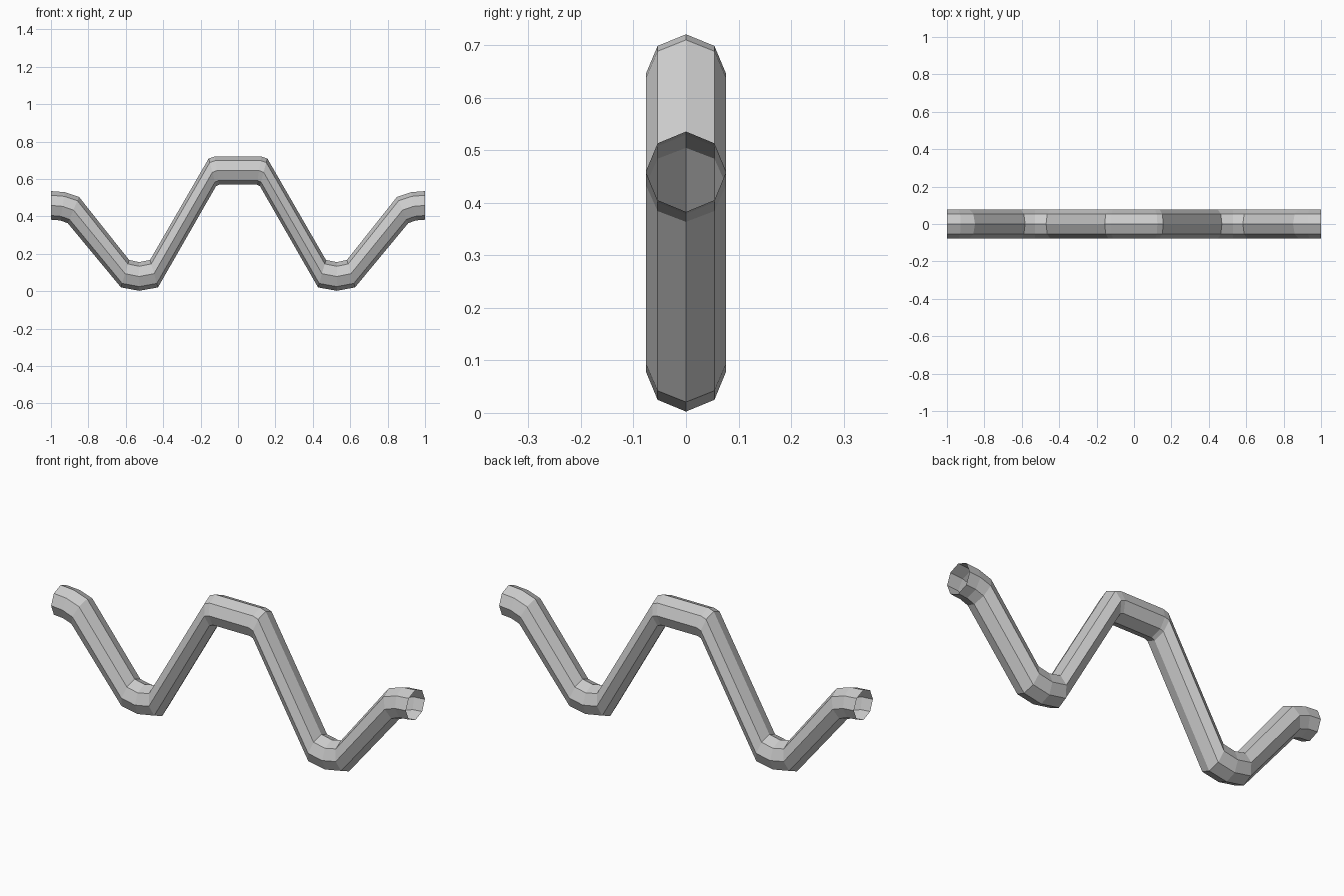
import bpy, bmesh
from math import sin, cos, pi, radians

if "Cube" in bpy.data.objects:
    bpy.data.objects.remove(bpy.data.objects["Cube"])

RADIUS = 0.0765
SIDES = 8

# Left half of the path: centre x, centre z, lean of the ring in degrees
half = [
    (-1.000, 0.459, 0), (-0.938, 0.454, 9), (-0.880, 0.434, 23),
    (-0.604, 0.094, 16.5), (-0.528, 0.079, 0), (-0.449, 0.094, -16),
    (-0.137, 0.636, -15), (-0.113, 0.645, -9),
]
path = half + [(-x, z, -a) for x, z, a in reversed(half)]

# Open eight-sided tube swept along the zigzag path
bm = bmesh.new()
rings = []
for x, z, lean in path:
    a = radians(lean)
    ring = []
    for i in range(SIDES):
        t = 2 * pi * i / SIDES
        up = RADIUS * sin(t)
        ring.append(bm.verts.new((x + up * sin(a), RADIUS * cos(t), z + up * cos(a))))
    rings.append(ring)
for r, s in zip(rings, rings[1:]):
    for i in range(SIDES):
        j = (i + 1) % SIDES
        bm.faces.new((r[i], r[j], s[j], s[i]))
bmesh.ops.recalc_face_normals(bm, faces=bm.faces)

mesh = bpy.data.meshes.new("zigzag_pipe")
bm.to_mesh(mesh)
bm.free()
pipe = bpy.data.objects.new("zigzag_pipe", mesh)
bpy.context.collection.objects.link(pipe)
